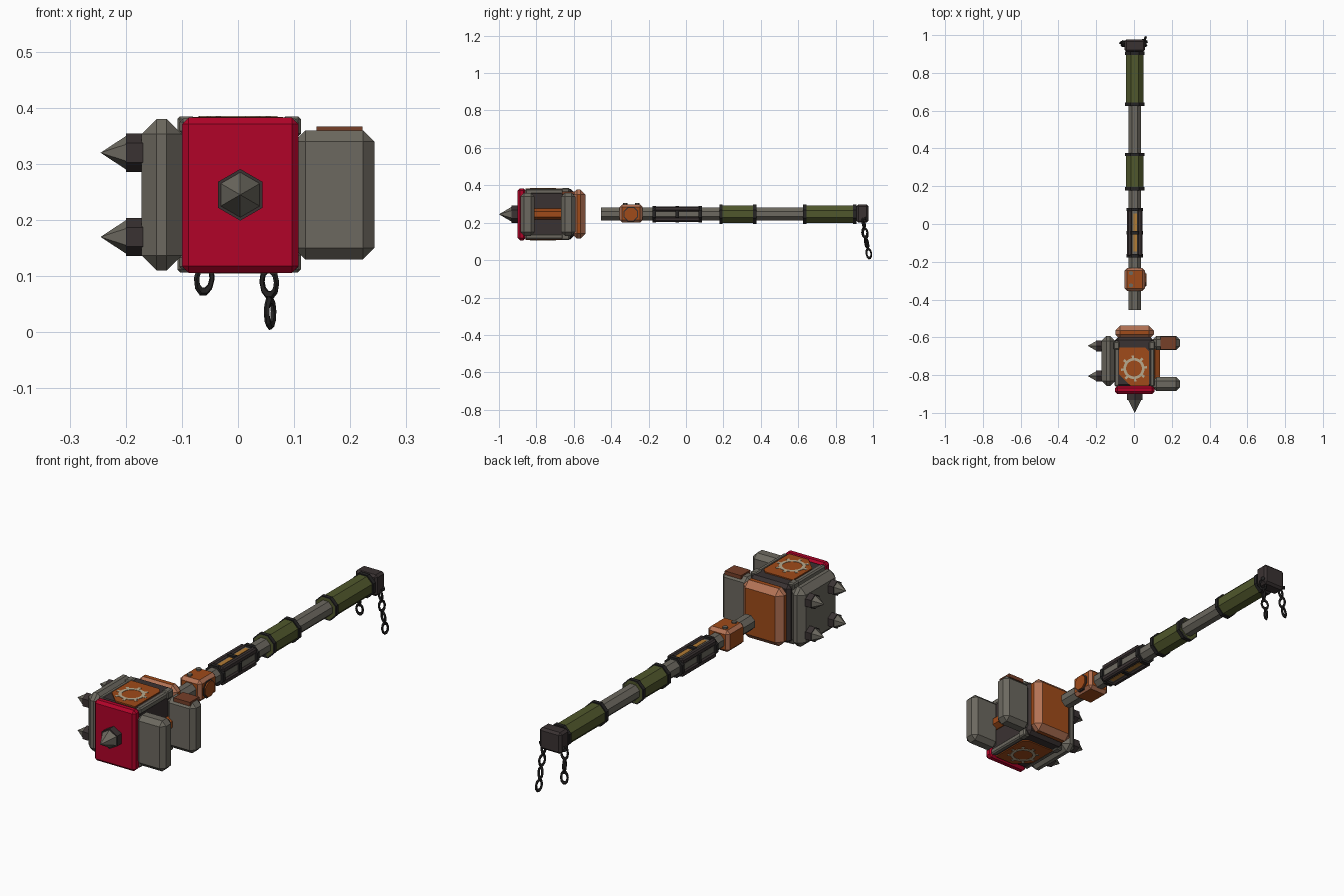
import bpy, bmesh, math
from mathutils import Vector, Matrix

cube = bpy.data.objects.get("Cube")
if cube:
    bpy.data.objects.remove(cube, do_unlink=True)


def material(name, r, g, b):
    m = bpy.data.materials.new(name)
    m.use_nodes = True
    m.diffuse_color = (r, g, b, 1)
    m.node_tree.nodes["Principled BSDF"].inputs["Base Color"].default_value = (r, g, b, 1)
    return m


STEEL = material("warm_grey_steel", 0.15, 0.14, 0.115)
DARK = material("dark_iron", 0.042, 0.032, 0.032)
BLACK = material("black_iron", 0.018, 0.017, 0.017)
RED = material("crimson_paint", 0.44, 0.001, 0.022)
ORANGE = material("rust_orange", 0.35, 0.07, 0.01)
WORN = material("worn_orange_edge", 0.45, 0.17, 0.09)
BROWN = material("rust_brown", 0.18, 0.05, 0.022)
GREEN = material("olive_grip", 0.08, 0.095, 0.025)
GOLD = material("gold_inlay", 0.45, 0.20, 0.035)
TAN = material("pale_tan", 0.48, 0.40, 0.27)

AXIS = 0.004  # sideways place of the handle
MID = 0.246   # height of the handle


def finish(bm, name, *mats):
    bmesh.ops.recalc_face_normals(bm, faces=bm.faces)
    mesh = bpy.data.meshes.new(name)
    bm.to_mesh(mesh)
    bm.free()
    for mat in mats:
        mesh.materials.append(mat)
    ob = bpy.data.objects.new(name, mesh)
    bpy.context.collection.objects.link(ob)
    return ob


def box(name, x, y, z, mat, bevel=0.0, edge=None):
    """Chamfered block from (low, high) pairs, with optional worn chamfers."""
    bm = bmesh.new()
    bmesh.ops.create_cube(bm, size=1)
    size = Vector((x[1] - x[0], y[1] - y[0], z[1] - z[0]))
    centre = Vector((x[0] + x[1], y[0] + y[1], z[0] + z[1])) / 2
    bmesh.ops.transform(bm, verts=bm.verts,
                        matrix=Matrix.Translation(centre) @ Matrix.Diagonal((*size, 1)))
    if bevel:
        bmesh.ops.bevel(bm, geom=bm.edges[:], offset=bevel, segments=1, affect='EDGES')
    if not edge:
        return finish(bm, name, mat)
    bm.normal_update()
    for f in bm.faces:
        f.material_index = int(max(abs(c) for c in f.normal) < 0.9)
    return finish(bm, name, mat, edge)


def prism(name, start, end, r1, r2, sides, mat, spin=0.0):
    """Straight or tapered prism between two points."""
    start, end = Vector(start), Vector(end)
    d = end - start
    bm = bmesh.new()
    bmesh.ops.create_cone(bm, cap_ends=True, segments=sides, radius1=r1, radius2=r2, depth=d.length)
    bmesh.ops.remove_doubles(bm, verts=bm.verts, dist=1e-5)
    rot = d.to_track_quat('Z', 'Y').to_matrix().to_4x4()
    bmesh.ops.transform(bm, verts=bm.verts, matrix=Matrix.Translation((start + end) / 2)
                        @ rot @ Matrix.Rotation(spin, 4, 'Z'))
    return finish(bm, name, mat)


def octagon(name, y0, y1, apothem, mat):
    """Eight-sided length of the handle with flat sides facing the axes."""
    r = apothem / math.cos(math.pi / 8)
    return prism(name, (AXIS, y0, MID), (AXIS, y1, MID), r, r, 8, mat, math.pi / 8)


def spike(name, base, direction, radius, collar, length):
    """Dark hexagonal collar with a faceted steel point."""
    base, d = Vector(base), Vector(direction)
    prism(name + "_collar", base - d * 0.003, base + d * collar, radius, radius, 6, DARK)
    prism(name + "_point", base + d * collar, base + d * length, radius * 0.87, 0, 6, STEEL)


# Head core and striking plates
box("head_core", (-0.1, 0.104), (-0.865, -0.6), (0.113, 0.379), DARK, 0.015)
box("front_plate", (-0.1, 0.108), (-0.9, -0.857), (0.106, 0.383), RED, 0.012)
box("back_plate", (-0.099, 0.105), (-0.61, -0.538), (0.115, 0.377), ORANGE, 0.026, WORN)
box("spiked_side_plate", (-0.172, -0.1), (-0.858, -0.592), (0.11, 0.38), STEEL, 0.027)
spike("front_spike", (0.004, -0.9, 0.245), (0, -1, 0), 0.046, 0.032, 0.1)
for y in (-0.645, -0.805):
    for z in (0.17, 0.32):
        spike("side_spike", (-0.172, y, z), (-1, 0, 0), 0.034, 0.028, 0.073)

# Twin claw blocks on the other side
for name, y0, y1 in (("front_claw", -0.885, -0.81), ("back_claw", -0.668, -0.592)):
    box(name, (0.1, 0.243), (y0, y1), (0.13, 0.36), STEEL, 0.02)
box("claw_cap", (0.14, 0.222), (-0.664, -0.596), (0.35, 0.367), BROWN)
prism("claw_pin", (0.112, -0.82, MID), (0.112, -0.66, MID), 0.029, 0.029, 6, ORANGE)

# Painted panels with a broken corner, pale cog rings, rails and clamps, above and below
outline = [(-0.018, -0.857), (0.08, -0.857), (0.08, -0.675), (0.06, -0.655),
           (-0.08, -0.655), (-0.08, -0.795)]
for side, label in ((1, "top"), (-1, "bottom")):
    surface = 0.246 + side * 0.132
    bm = bmesh.new()
    face = bm.faces.new([bm.verts.new((x, y, surface)) for x, y in outline])
    grown = bmesh.ops.extrude_face_region(bm, geom=[face])["geom"]
    bmesh.ops.translate(bm, vec=(0, 0, side * 0.006),
                        verts=[v for v in grown if isinstance(v, bmesh.types.BMVert)])
    finish(bm, label + "_panel", ORANGE)

    bm = bmesh.new()
    rims = [[bm.verts.new((r * math.cos(a), -0.765 + r * math.sin(a), surface + side * 0.0075))
             for a in (math.tau * i / 32 for i in range(32))] for r in (0.042, 0.056, 0.07)]
    for i in range(32):
        j = (i + 1) % 32
        bm.faces.new((rims[0][i], rims[1][i], rims[1][j], rims[0][j]))
        if i % 4 == 0:
            bm.faces.new((rims[1][i], rims[2][i], rims[2][j], rims[1][j]))
    bmesh.ops.delete(bm, geom=[v for v in bm.verts if not v.link_faces], context='VERTS')
    ring = finish(bm, label + "_cog_ring", TAN)
    ring.modifiers.new("thickness", 'SOLIDIFY').thickness = 0.002

    z = sorted((surface - side * 0.025, surface + side * 0.003))
    for x in (-0.092, 0.096):
        box(label + "_rail", (x - 0.012, x + 0.012), (-0.86, -0.62), z, STEEL, 0.006)
        box(label + "_clamp", (x - 0.016, x + 0.016), (-0.665, -0.622),
            (z[0] - 0.004, z[1] + 0.004), STEEL, 0.005)

# Handle shaft and neck block
octagon("shaft", -0.455, 0.93, 0.034, STEEL)
box("neck_block", (AXIS - 0.054, AXIS + 0.054), (-0.355, -0.232), (0.2, 0.298), ORANGE, 0.014, WORN)
for name, x, r, mat in (("neck_disc_rim", 0.06, 0.042, DARK), ("neck_disc", 0.066, 0.036, ORANGE)):
    prism(name, (0.045, -0.295, MID), (x, -0.295, MID), r, r, 8, mat, math.pi / 8)
for y in (-0.325, -0.26):
    prism("neck_bolt", (-0.016, y, 0.29), (-0.016, y, 0.305), 0.012, 0.012, 6, STEEL)

# Caged sleeve with inlaid strips
for y in (-0.178, -0.056, 0.068):
    octagon("sleeve_band", y, y + 0.018, 0.044, BLACK)
for sx in (-1, 1):
    for sz in (-1, 1):
        box("sleeve_bar", sorted((AXIS + sx * 0.015, AXIS + sx * 0.04)), (-0.17, 0.075),
            sorted((MID + sz * 0.015, MID + sz * 0.041)), DARK, 0.006)
for sz in (-1, 1):
    box("gold_strip", (AXIS - 0.007, AXIS + 0.013), (-0.145, 0.055),
        sorted((MID + sz * 0.03, MID + sz * 0.036)), GOLD)

# Grips between dark bands
for y0, y1 in ((0.178, 0.377), (0.625, 0.912)):
    octagon("grip", y0, y1, 0.047, GREEN)
    for y in (y0, y1 - 0.018):
        octagon("grip_band", y, y + 0.018, 0.052, BLACK)

# Pommel and its hanging chains
box("pommel", (AXIS - 0.055, AXIS + 0.055), (0.912, 0.976), (0.2, 0.297), DARK, 0.01)


def chain(name, top, bottom, count):
    """Links strung between two points, each turned a quarter from the last."""
    top, bottom = Vector(top), Vector(bottom)
    d = bottom - top
    rot = d.to_track_quat('Y', 'Z').to_matrix().to_4x4()
    for i in range(count):
        bpy.ops.mesh.primitive_torus_add(major_segments=10, minor_segments=5,
                                         major_radius=0.016, minor_radius=0.0055)
        link = bpy.context.object
        link.name = name
        link.data.materials.append(BLACK)
        spin = Matrix.Rotation(math.pi / 2 * (i % 2) + 0.25, 4, 'Y')
        place = Matrix.Translation(top + d * (i + 0.5) / count) @ rot @ spin
        link.data.transform(place @ Matrix.Diagonal((0.9, 1.5, 1, 1)))


chain("long_chain", (0.052, 0.945, 0.225), (0.058, 0.982, 0.008), 4)
chain("short_chain", (-0.05, 0.945, 0.225), (-0.062, 0.965, 0.07), 3)
for x in (-1, 1):
    prism("chain_hook", (x * 0.045, 0.95, 0.222), (x * 0.064, 0.965, 0.222), 0.009, 0.009, 6, BLACK)
